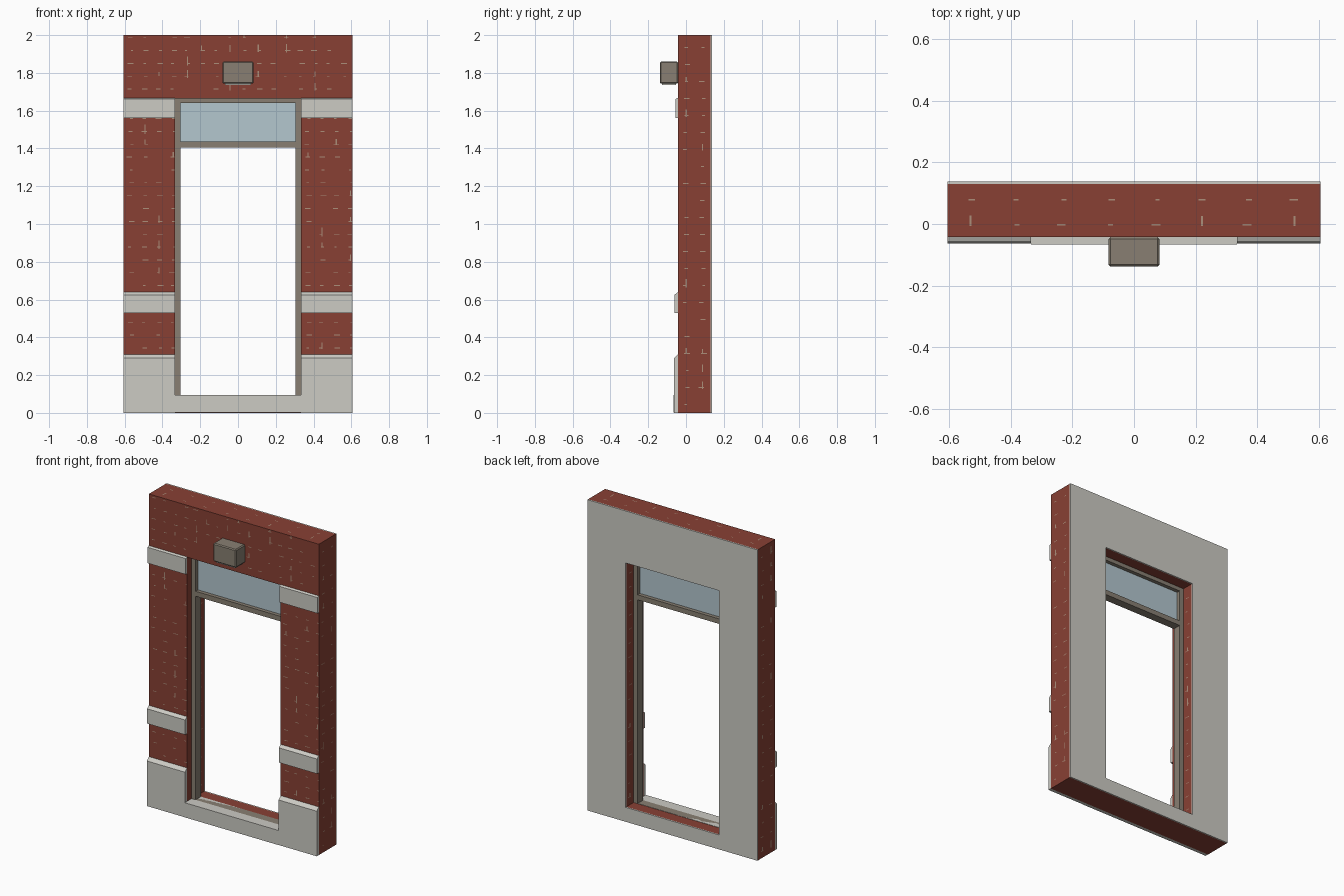
import bpy, bmesh, random

if "Cube" in bpy.data.objects:
    bpy.data.objects.remove(bpy.data.objects["Cube"])

random.seed(4)


def srgb(r, g, b):
    lin = [(c / 255 / 12.92) if c < 10 else ((c / 255 + 0.055) / 1.055) ** 2.4 for c in (r, g, b)]
    return (*lin, 1)


def material(name, rgb):
    m = bpy.data.materials.new(name)
    m.diffuse_color = srgb(*rgb)
    m.use_nodes = True
    m.node_tree.nodes["Principled BSDF"].inputs["Base Color"].default_value = m.diffuse_color
    return m


BRICK = material("brick red", (136, 64, 52))
MORTAR = material("mortar tan", (172, 142, 122))
STONE = material("pale stone", (204, 203, 196))
METAL = material("grey brown metal", (136, 127, 114))
GLASS = material("blue glass", (180, 199, 207))
LENS = material("lamp lens", (226, 224, 214))


def add(name, bm, mat):
    bmesh.ops.recalc_face_normals(bm, faces=bm.faces)
    me = bpy.data.meshes.new(name)
    bm.to_mesh(me)
    bm.free()
    me.materials.append(mat)
    ob = bpy.data.objects.new(name, me)
    bpy.context.collection.objects.link(ob)
    return ob


def box(name, x, y, z, mat, bevel=0):
    bm = bmesh.new()
    bmesh.ops.create_cube(bm, size=1)
    for v in bm.verts:
        v.co = [r[0] if c < 0 else r[1] for c, r in zip(v.co, (x, y, z))]
    if bevel:
        bmesh.ops.bevel(bm, geom=bm.edges[:], offset=bevel, segments=1, affect='EDGES')
    return add(name, bm, mat)


def ring(name, outer, inner, y0, y1, mat):
    """Rectangular slab with a rectangular hole; rects are (half width, z0, z1)."""
    bm = bmesh.new()
    loops = []
    for (w, z0, z1), y in ((outer, y0), (inner, y0), (inner, y1), (outer, y1)):
        loops.append([bm.verts.new((x, y, z)) for x, z in
                      ((-w, z0), (w, z0), (w, z1), (-w, z1))])
    for k in range(4):
        a, b = loops[k], loops[(k + 1) % 4]
        for i in range(4):
            j = (i + 1) % 4
            bm.faces.new((a[i], a[j], b[j], b[i]))
    return add(name, bm, mat)


def band(name, side, profile, mat):
    """Extrude a (y, z) profile across one pier of the wall."""
    bm = bmesh.new()
    ends = [[bm.verts.new((side * x, y, z)) for y, z in profile] for x in (OPEN, HALF)]
    n = len(profile)
    for i in range(n):
        j = (i + 1) % n
        bm.faces.new((ends[0][i], ends[0][j], ends[1][j], ends[1][i]))
    for e in ends:
        bm.faces.new(e)
    return add(name, bm, mat)


HALF, OPEN = 0.605, 0.333
FRONT, BACK, PLASTER = -0.042, 0.13, 0.138
SILL, HEAD = 0.095, 1.665

# Brick wall and rear plaster, both with the doorway
ring("brick_wall", (HALF, 0, 2), (OPEN, SILL - 0.002, HEAD), FRONT, BACK, BRICK)
ring("rear_plaster", (HALF, 0, 2), (OPEN, SILL - 0.002, HEAD), BACK, PLASTER, STONE)

# Door frame, transom bar and transom glass
ring("door_frame", (OPEN, SILL - 0.001, HEAD), (0.304, SILL, 1.64), 0.003, 0.057, METAL)
box("transom_bar", (-0.304, 0.304), (0.003, 0.057), (1.405, 1.437), METAL)
box("transom_glass", (-0.304, 0.304), (0.027, 0.033), (1.437, 1.64), GLASS)

# Stone sill
box("door_sill", (-OPEN, OPEN), (-0.066, 0.057), (0.001, SILL), STONE)

# Stone plinth and bands on both piers
for side, label in ((-1, "left"), (1, "right")):
    for name, y, z0, z1, top in (("plinth", -0.063, 0, 0.29, 0.31),
                                 ("middle_band", -0.061, 0.53, 0.625, 0.64),
                                 ("upper_band", -0.056, 1.56, 1.662, 1.668)):
        band(f"{label}_{name}", side,
             ((FRONT, z0), (y, z0), (y, z1), (FRONT, top)), STONE)

# Wall lamp above the door
box("lamp_housing", (-0.082, 0.082), (-0.138, FRONT), (1.743, 1.86), METAL, 0.006)
box("lamp_lens", (-0.07, 0.07), (-0.126, -0.054), (1.735, 1.744), LENS)

# Broken mortar marks on the bricks, as thin flecks just proud of the wall
flecks = bmesh.new()


def fleck_area(u0, u1, v0, v1, place, du=0.075, dv=0.068):
    def quad(u, v, w, h):
        a, b = max(u - w, u0), min(u + w, u1)
        c, d = max(v - h, v0), min(v + h, v1)
        flecks.faces.new([flecks.verts.new(place(*p)) for p in ((a, c), (b, c), (b, d), (a, d))])
    v = v0 + dv / 2
    while v < v1:
        u = u0 + du / 2
        while u < u1:
            if random.random() < 0.8:
                quad(u + random.uniform(-0.008, 0.008), v, random.uniform(0.006, 0.016), 0.0022)
            if random.random() < 0.15:
                quad(u, v + 0.012, 0.003, random.uniform(0.01, 0.025))
            u += du
        v += dv


E = 0.0008


def on_front(u, v):
    return (u, FRONT - E, v)


fleck_area(-HALF, HALF, 1.68, 2.0, on_front)
for s in (-1, 1):
    lo, hi = sorted((s * OPEN, s * HALF))
    for z0, z1 in ((0.31, 0.53), (0.64, 1.56)):
        fleck_area(lo, hi, z0, z1, on_front)
    fleck_area(FRONT, BACK, 0, 2, lambda u, v: (s * (HALF + E), u, v), 0.086, 0.09)
    fleck_area(0.06, BACK, 0.1, 1.66, lambda u, v: (s * (OPEN - E), u, v), 0.07, 0.09)
fleck_area(-HALF, HALF, FRONT, BACK, lambda u, v: (u, v, 2 + E * 0.1), 0.15, 0.08)
add("mortar_flecks", flecks, MORTAR)
